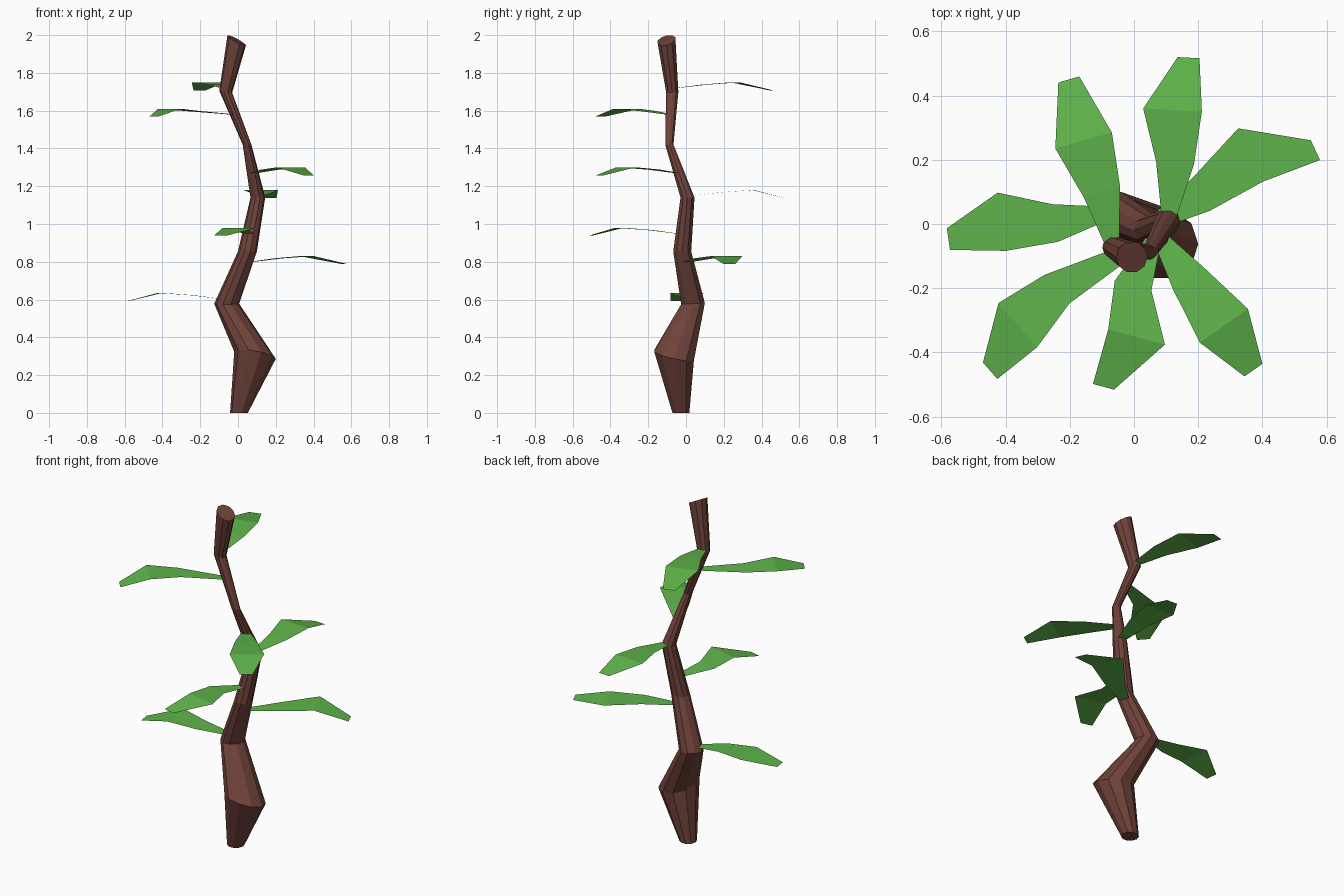
import bpy, bmesh, math
from mathutils import Vector

if "Cube" in bpy.data.objects:
    bpy.data.objects.remove(bpy.data.objects["Cube"])


def material(name, rgb):
    m = bpy.data.materials.new(name)
    m.diffuse_color = (*rgb, 1)
    m.use_nodes = True
    m.node_tree.nodes["Principled BSDF"].inputs["Base Color"].default_value = m.diffuse_color
    return m


BARK = material("bark brown", (0.16, 0.055, 0.042))
GREEN = material("leaf green", (0.115, 0.46, 0.07))


def add_object(name, bm, mat):
    mesh = bpy.data.meshes.new(name)
    bm.to_mesh(mesh)
    bm.free()
    mesh.materials.append(mat)
    ob = bpy.data.objects.new(name, mesh)
    bpy.context.collection.objects.link(ob)


# Crooked trunk: rings of (x, y, z, radius, slope along x, slope along y)
SIDES = 10
RINGS = [
    (0.005, -0.027, 0.00, 0.047, 0, 0),
    (0.09, -0.063, 0.305, 0.110, -0.17, -0.22),
    (-0.06, 0.037, 0.578, 0.066, 0, 0.05),
    (0.05, -0.02, 0.855, 0.050, 0, 0),
    (0.105, 0.008, 1.14, 0.039, 0, 0),
    (0.048, -0.088, 1.42, 0.023, 0, 0),
    (-0.065, -0.073, 1.70, 0.034, -0.15, 0),
    (-0.007, -0.103, 1.972, 0.049, -0.53, 0.2),
]
bm = bmesh.new()
loops = []
for x, y, z, r, sx, sy in RINGS:
    loop = []
    for i in range(SIDES):
        a = math.tau * i / SIDES
        dx, dy = r * math.cos(a), r * math.sin(a)
        loop.append(bm.verts.new((x + dx, y + dy, z + sx * dx + sy * dy)))
    loops.append(loop)
for low, high in zip(loops, loops[1:]):
    for i in range(SIDES):
        j = (i + 1) % SIDES
        bm.faces.new((low[i], low[j], high[j], high[i]))
bm.faces.new(loops[0][::-1])
bm.faces.new(loops[-1])
add_object("trunk", bm, BARK)

# Leaves: base height, facing angle, then centre line from base to tip
LEAVES = [
    (0.605, 188, (-0.10, 0.03), (-0.245, 0.003), (-0.412, 0.007), (-0.578, -0.047)),
    (0.80, 25, (0.075, 0.01), (0.212, 0.095), (0.363, 0.215), (0.565, 0.23)),
    (0.95, 255, (0.06, -0.05), (-0.003, -0.192), (0.008, -0.352), (-0.095, -0.507)),
    (1.15, 87, (0.11, 0.03), (0.128, 0.19), (0.12, 0.355), (0.17, 0.518)),
    (1.27, 305, (0.085, -0.05), (0.17, -0.17), (0.28, -0.317), (0.372, -0.455)),
    (1.58, 221, (-0.03, -0.09), (-0.24, -0.203), (-0.362, -0.315), (-0.448, -0.457)),
    (1.72, 106, (-0.07, -0.05), (-0.10, 0.10), (-0.157, 0.26), (-0.203, 0.45)),
]
WIDTHS = (0.05, 0.118, 0.183, 0.068)
RISE = (0.0, 0.018, 0.03, -0.012)

for n, (z, angle, *path) in enumerate(LEAVES, 1):
    a = math.radians(angle)
    side = Vector((-math.sin(a), math.cos(a), 0))
    bm = bmesh.new()
    rows = []
    for (x, y), w, rise in zip(path, WIDTHS, RISE):
        c = Vector((x, y, z + rise))
        rows.append([bm.verts.new(c - side * w / 2), bm.verts.new(c + side * w / 2)])
    for p, q in zip(rows, rows[1:]):
        bm.faces.new((p[0], q[0], q[1], p[1]))
    add_object(f"leaf_{n}", bm, GREEN)
